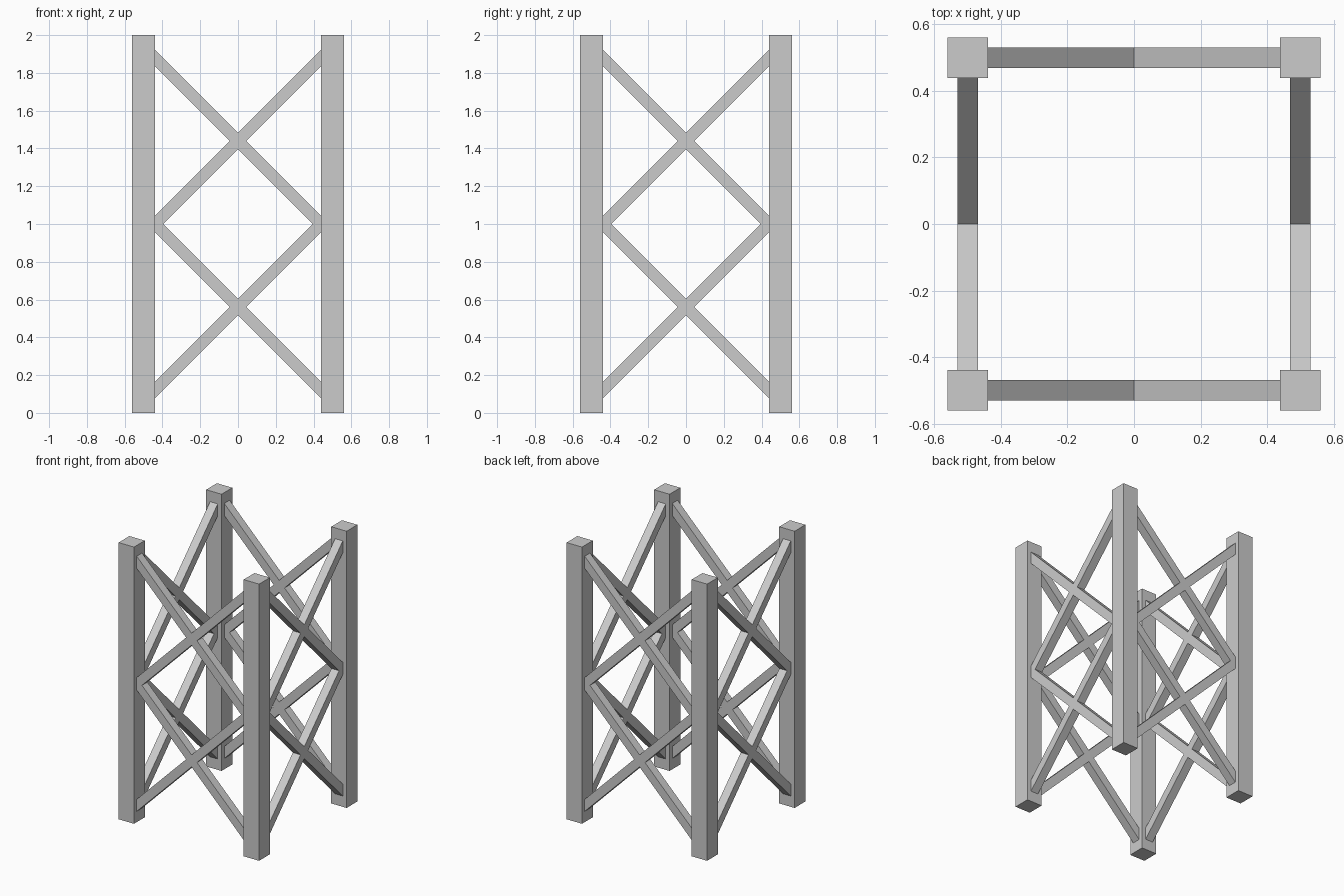
import bpy, bmesh
from math import pi
from mathutils import Matrix

if "Cube" in bpy.data.objects:
    bpy.data.objects.remove(bpy.data.objects["Cube"])

HEIGHT = 2.0
CENTRE = 0.5        # post centre line distance from the axis
POST = 0.123        # post side
BRACE = 0.0615      # brace side
EMBED = 0.005       # how far braces run into the posts


def box(name, size, slope=0.0, matrix=Matrix()):
    """Box whose z is sheared along x, then placed by matrix."""
    bm = bmesh.new()
    bmesh.ops.create_cube(bm, size=1.0)
    for v in bm.verts:
        v.co.x *= size[0]
        v.co.y *= size[1]
        v.co.z = v.co.z * size[2] + slope * v.co.x
    bm.transform(matrix)
    mesh = bpy.data.meshes.new(name)
    bm.to_mesh(mesh)
    bm.free()
    obj = bpy.data.objects.new(name, mesh)
    bpy.context.collection.objects.link(obj)
    return obj


# Four corner posts
for sx, side in ((-1, "left"), (1, "right")):
    for sy, end in ((-1, "front"), (1, "back")):
        box(f"{end}_{side}_post", (POST, POST, HEIGHT),
            matrix=Matrix.Translation((sx * CENTRE, sy * CENTRE, HEIGHT / 2)))

# Two stacked crosses of diagonal braces on each side, cut flush to the posts
span = 2 * (CENTRE - POST / 2 + EMBED)
for i, side in enumerate(("front", "right", "back", "left")):
    turn = Matrix.Rotation(i * pi / 2, 4, 'Z')
    for level, z in (("lower", 0.56), ("upper", 1.44)):
        for slope, kind in ((1, "rising"), (-1, "falling")):
            box(f"{side}_{level}_{kind}_brace",
                (span, BRACE, BRACE * 2 ** 0.5), slope,
                turn @ Matrix.Translation((0, -CENTRE, z)))
